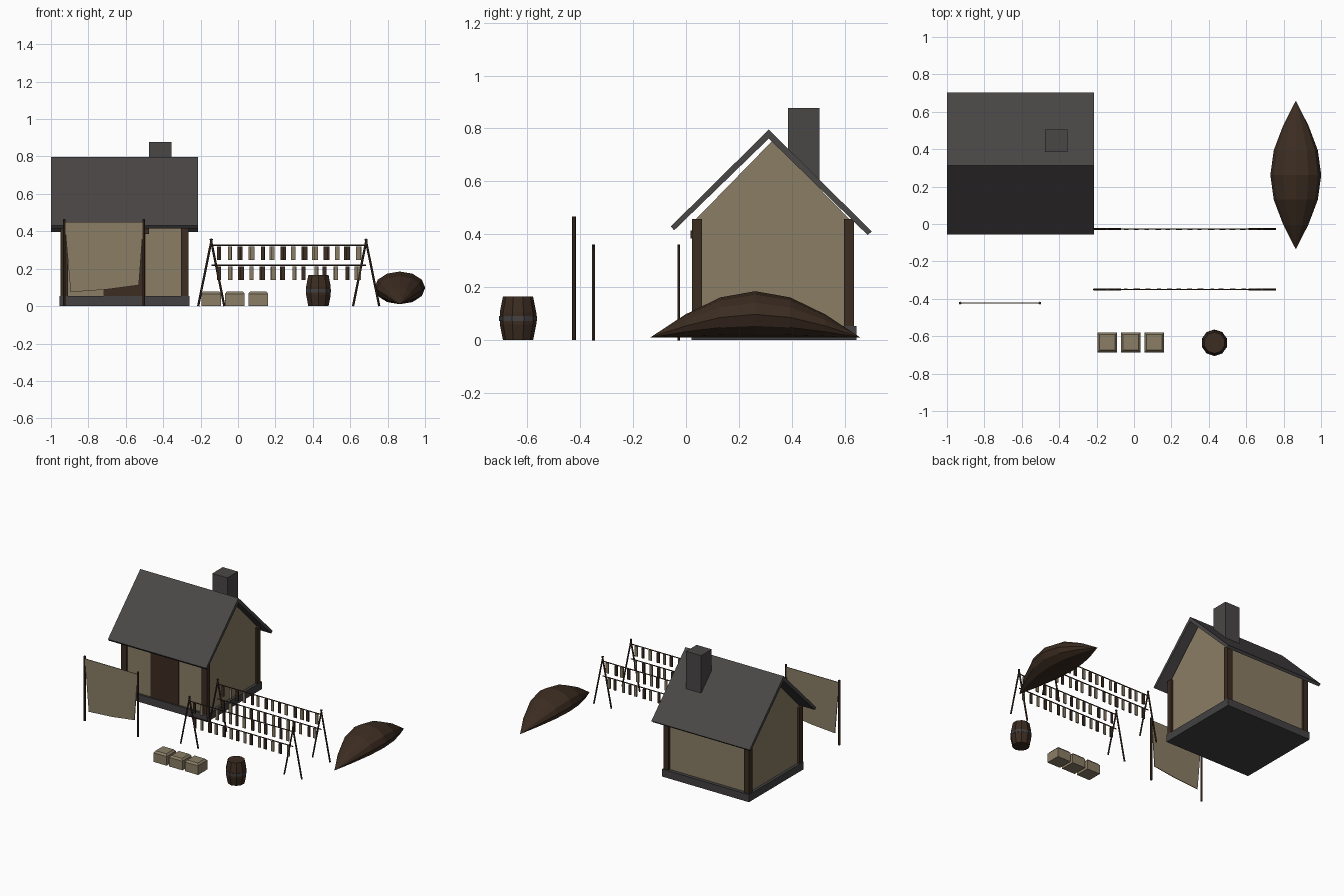
import bpy, bmesh, math, random
from mathutils import Vector

if "Cube" in bpy.data.objects:
    bpy.data.objects.remove(bpy.data.objects["Cube"])

random.seed(4)


def material(name, color):
    m = bpy.data.materials.new(name)
    m.diffuse_color = (*color, 1)
    m.use_nodes = True
    m.node_tree.nodes["Principled BSDF"].inputs["Base Color"].default_value = m.diffuse_color
    return m


PLASTER = material("tan_plaster", (0.255, 0.207, 0.130))
SLATE = material("grey_slate", (0.068, 0.061, 0.061))
STONE = material("grey_stone", (0.056, 0.053, 0.055))
WOOD = material("dark_wood", (0.044, 0.025, 0.015))


def finish(name, bm, mat):
    bmesh.ops.recalc_face_normals(bm, faces=bm.faces)
    me = bpy.data.meshes.new(name)
    bm.to_mesh(me)
    bm.free()
    me.materials.append(mat)
    ob = bpy.data.objects.new(name, me)
    bpy.context.collection.objects.link(ob)
    return ob


def box(name, x, y, z, mat):
    """Box from (min, max) pairs."""
    bm = bmesh.new()
    bmesh.ops.create_cube(bm, size=1)
    for v in bm.verts:
        v.co = [r[0] + (c + 0.5) * (r[1] - r[0]) for c, r in zip(v.co, (x, y, z))]
    return finish(name, bm, mat)


def prism(name, pts, axis, lo, hi, mat):
    """Extrude a profile: axis 0 takes (y, z) points, axis 1 takes (x, z)."""
    bm = bmesh.new()
    put = (lambda p, d: (d, p[0], p[1])) if axis == 0 else (lambda p, d: (p[0], d, p[1]))
    f = bm.faces.new([bm.verts.new(put(p, lo)) for p in pts])
    g = bmesh.ops.extrude_face_region(bm, geom=[f])["geom"]
    move = Vector(put((0, 0), hi - lo))
    bmesh.ops.translate(bm, vec=move, verts=[v for v in g if isinstance(v, bmesh.types.BMVert)])
    return finish(name, bm, mat)


def rod(name, a, b, r, mat, sides=6):
    a, b = Vector(a), Vector(b)
    bm = bmesh.new()
    bmesh.ops.create_cone(bm, cap_ends=True, segments=sides, radius1=r, radius2=r, depth=(b - a).length)
    rot = (b - a).to_track_quat('Z', 'Y')
    for v in bm.verts:
        v.co = rot @ v.co + (a + b) / 2
    return finish(name, bm, mat)


def loft(name, rings, mat):
    """Skin a list of equally sized point rings and cap both ends."""
    bm = bmesh.new()
    vr = [[bm.verts.new(p) for p in ring] for ring in rings]
    n = len(vr[0])
    for a, b in zip(vr, vr[1:]):
        for i in range(n):
            bm.faces.new((a[i], a[(i + 1) % n], b[(i + 1) % n], b[i]))
    bm.faces.new(vr[0])
    bm.faces.new(vr[-1])
    bmesh.ops.remove_doubles(bm, verts=bm.verts, dist=1e-5)
    return finish(name, bm, mat)


# House: plinth, gabled walls, corner posts
box("plinth", (-0.955, -0.26), (0.02, 0.645), (0, 0.054), STONE)
prism("walls", [(0.035, 0.054), (0.62, 0.054), (0.62, 0.455), (0.328, 0.755), (0.035, 0.455)],
      0, -0.935, -0.28, PLASTER)
for x in (-0.95, -0.306):
    for y in (0.023, 0.597):
        box("corner_post", (x, x + 0.041), (y, y + 0.038), (0.054, 0.457), WOOD)

# Door and lintel
box("door", (-0.72, -0.495), (0.028, 0.04), (0.054, 0.385), WOOD)
box("door_lintel", (-0.735, -0.475), (0.017, 0.04), (0.385, 0.415), WOOD)

# Roof slabs and chimney
prism("roof_front", [(-0.057, 0.43), (0.313, 0.796), (0.313, 0.762), (-0.045, 0.415)],
      0, -1.0, -0.215, SLATE)
prism("roof_back", [(0.702, 0.411), (0.313, 0.796), (0.313, 0.762), (0.687, 0.397)],
      0, -1.0, -0.215, SLATE)
box("chimney", (-0.475, -0.355), (0.385, 0.505), (0.55, 0.877), SLATE)

# Cloth hung between two poles
for x in (-0.93, -0.503):
    rod("cloth_pole", (x, -0.423, 0), (x, -0.423, 0.467), 0.008, WOOD)
prism("cloth", [(-0.927, 0.45), (-0.505, 0.45), (-0.53, 0.112), (-0.71, 0.088), (-0.895, 0.075)],
      1, -0.426, -0.421, PLASTER)

# Drying racks: end frames, rails and hanging strips
for y in (-0.35, -0.027):
    for x in (-0.143, 0.685):
        for s in (-1, 1):
            rod("rack_leg", (x + s * 0.07, y, 0), (x - s * 0.003, y, 0.36), 0.006, WOOD)
    for z in (0.325, 0.218):
        rod("rack_rail", (-0.143, y, z), (0.685, y, z), 0.004, WOOD)
        for i in range(14):
            x = -0.1 + i * 0.057 + random.uniform(-0.008, 0.008)
            w = random.uniform(0.009, 0.012)
            box("hanging_strip", (x - w, x + w), (y - 0.004, y + 0.004),
                (z - 0.078, z - 0.006), (WOOD, PLASTER)[i % 2])

# Crates with chamfered tops
for x in (-0.143, -0.017, 0.108):
    loft("crate", [[(x + sx * h, -0.633 + sy * h, z) for sx, sy in ((-1, -1), (1, -1), (1, 1), (-1, 1))]
                   for h, z in ((0.053, 0), (0.053, 0.066), (0.042, 0.079))], PLASTER)


def circle(x, y, z, r):
    return [(x + r * math.sin(k * math.pi / 5), y + r * math.cos(k * math.pi / 5), z) for k in range(10)]


# Barrel with an iron band
loft("barrel", [circle(0.43, -0.635, z, r) for z, r in
                ((0, 0.057), (0.06, 0.069), (0.105, 0.069), (0.165, 0.057))], WOOD)
loft("barrel_band", [circle(0.43, -0.635, z, 0.071) for z in (0.073, 0.091)], STONE)

# Overturned boat: pointed hull with a flat keel line and arched back
hull = []
for i in range(7):
    t = max(math.sin(math.pi * i / 6), 0.004)
    hull.append([(0.865 + 0.136 * t * math.cos(k * math.pi / 6), 0.262 + 0.396 * (i / 3 - 1),
                  0.01 + 0.0875 * t * (1 + math.sin(k * math.pi / 6))) for k in range(12)])
loft("boat_hull", hull, WOOD)
